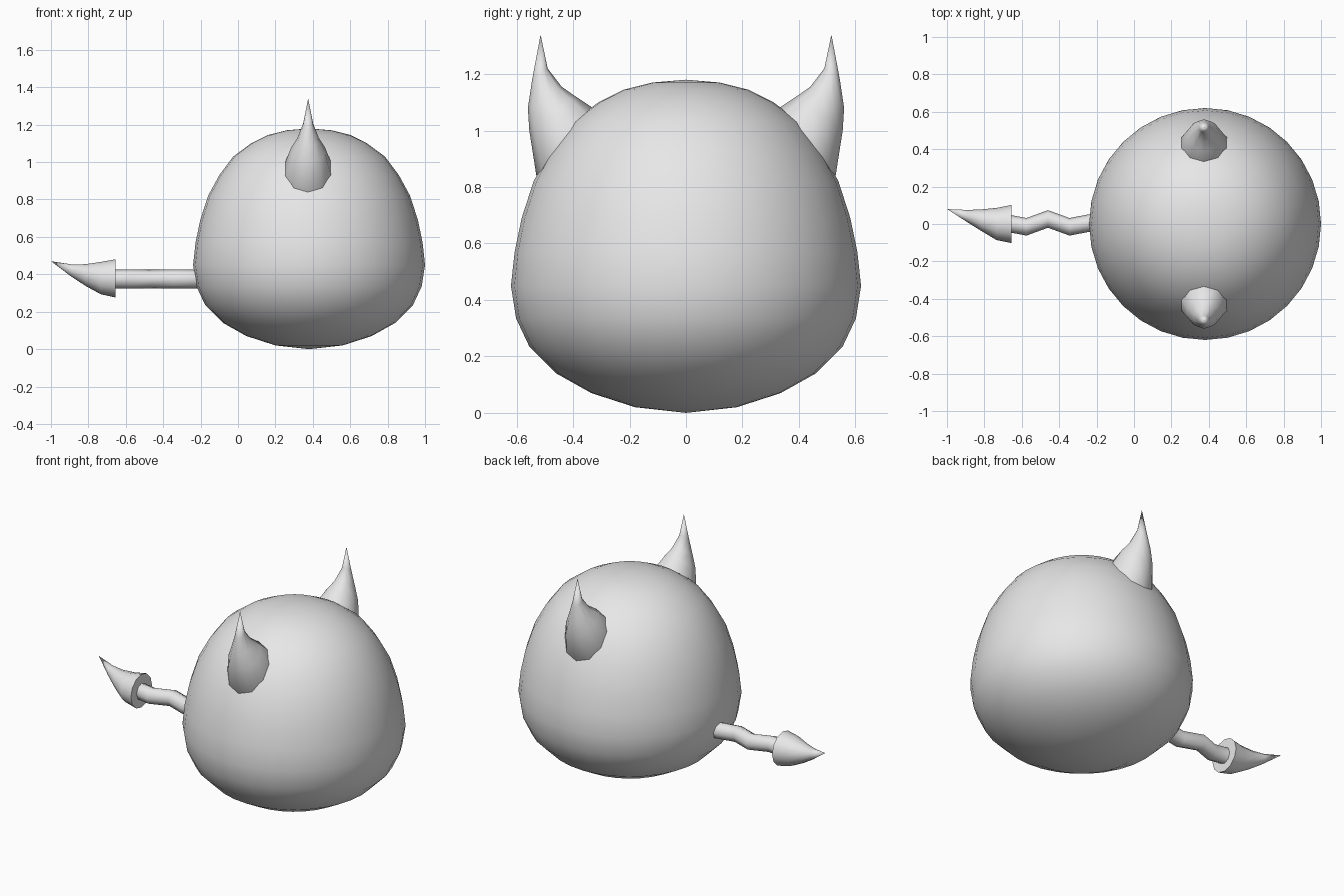
import bpy, bmesh, math
from mathutils import Vector

cube = bpy.data.objects.get("Cube")
if cube:
    bpy.data.objects.remove(cube, do_unlink=True)

grey = bpy.data.materials.new("light grey")
grey.use_nodes = True
grey.diffuse_color = (0.8, 0.8, 0.8, 1)
grey.node_tree.nodes["Principled BSDF"].inputs["Base Color"].default_value = (0.8, 0.8, 0.8, 1)


def loft(name, sections, sides, angle):
    """Skin rings given as (centre, half axis, half axis); None axes make a point."""
    bm = bmesh.new()
    rings = []
    for centre, u, v in sections:
        centre = Vector(centre)
        if u is None:
            rings.append([bm.verts.new(centre)])
            continue
        ring = []
        for i in range(sides):
            a = math.tau * i / sides
            ring.append(bm.verts.new(centre + Vector(u) * math.cos(a) + Vector(v) * math.sin(a)))
        rings.append(ring)
    for a, b in zip(rings, rings[1:]):
        for i in range(sides):
            j = (i + 1) % sides
            corners = [a[i % len(a)], a[j % len(a)], b[j % len(b)], b[i % len(b)]]
            bm.faces.new(list(dict.fromkeys(corners)))
    for ring in (rings[0], rings[-1]):
        if len(ring) > 1:
            bm.faces.new(ring)
    bmesh.ops.recalc_face_normals(bm, faces=bm.faces)
    mesh = bpy.data.meshes.new(name)
    bm.to_mesh(mesh)
    bm.free()
    mesh.materials.append(grey)
    obj = bpy.data.objects.new(name, mesh)
    bpy.context.collection.objects.link(obj)
    bpy.ops.object.select_all(action="DESELECT")
    obj.select_set(True)
    bpy.context.view_layer.objects.active = obj
    bpy.ops.object.shade_smooth_by_angle(angle=math.radians(angle))
    return obj


# Round body, broad at the bottom
BODY_X = 0.38
profile = [(0.18, 0.02), (0.335, 0.07), (0.46, 0.14), (0.555, 0.235), (0.602, 0.335),
           (0.62, 0.45), (0.607, 0.57), (0.582, 0.69), (0.54, 0.82), (0.48, 0.93),
           (0.405, 1.03), (0.31, 1.1), (0.22, 1.145), (0.12, 1.17)]
body = [((BODY_X, 0, 0), None, None)]
body += [((BODY_X, 0, z), (r, 0, 0), (0, r, 0)) for r, z in profile]
body += [((BODY_X, 0, 1.18), None, None)]
loft("body", body, 32, 60)

# Curved horns: inner edge (y, z), outer edge (y, z), half width
horn = [((0.27, 1.0), (0.47, 0.78), 0.135),
        ((0.33, 1.08), (0.53, 0.84), 0.13),
        ((0.39, 1.12), (0.555, 1.0), 0.095),
        ((0.44, 1.155), (0.56, 1.08), 0.06),
        ((0.49, 1.22), (0.545, 1.18), 0.028)]
for side, name in ((-1, "front_horn"), (1, "back_horn")):
    sections = []
    for inner, outer, width in horn:
        a = Vector((BODY_X - 0.005, side * inner[0], inner[1]))
        b = Vector((BODY_X - 0.005, side * outer[0], outer[1]))
        sections.append(((a + b) / 2, (b - a) / 2, (width, 0, 0)))
    sections.append(((BODY_X - 0.005, side * 0.515, 1.34), None, None))
    loft(name, sections, 10, 50)

# Wavy tail
wave = [(-0.15, 0.01), (-0.24, 0.005), (-0.345, -0.015), (-0.46, 0.027),
        (-0.575, -0.015), (-0.68, 0.005)]
loft("tail", [((x, y, 0.375), (0, 0.047, 0), (0, 0, 0.05)) for x, y in wave], 8, 60)

# Bent arrowhead at the end of the tail: x, y, z, radius
head = [(-0.655, 0, 0.378, 0.102), (-0.735, 0, 0.38, 0.086),
        (-0.815, 0.02, 0.396, 0.058), (-0.89, 0.042, 0.42, 0.033)]
sections = [((x, y, z), (0, r, 0), (0, 0, r)) for x, y, z, r in head]
sections.append(((-1, 0.08, 0.47), None, None))
loft("tail_arrowhead", sections, 12, 50)
